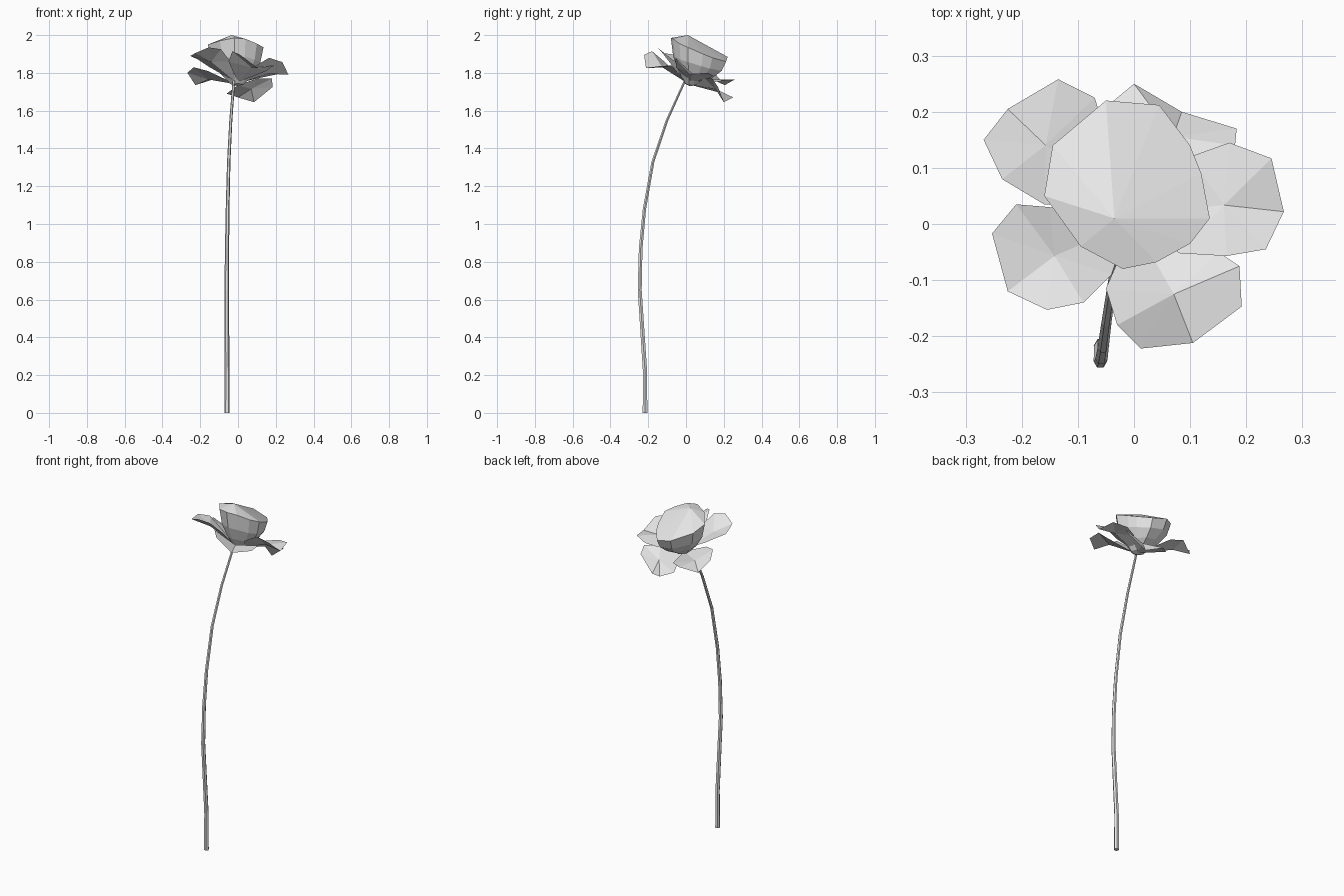
import bpy
import bmesh
from math import cos, sin, tau
from mathutils import Vector

cube = bpy.data.objects.get("Cube")
if cube:
    bpy.data.objects.remove(cube, do_unlink=True)

# One plain grey for the whole flower
grey = bpy.data.materials.new("plain_grey")
grey.use_nodes = True
colour = (0.8, 0.8, 0.8, 1)
grey.diffuse_color = colour
grey.node_tree.nodes["Principled BSDF"].inputs["Base Color"].default_value = colour


def finish(name, mesh_builder, closed=False):
    """Turn a bmesh into a named, coloured object."""
    if closed:
        bmesh.ops.recalc_face_normals(mesh_builder, faces=mesh_builder.faces)
    mesh = bpy.data.meshes.new(name)
    mesh_builder.to_mesh(mesh)
    mesh_builder.free()
    mesh.materials.append(grey)
    part = bpy.data.objects.new(name, mesh)
    bpy.context.scene.collection.objects.link(part)
    return part


def loft(name, rings, bottom, top):
    """Join rings of points into a skin, closed by a fan at each end."""
    builder = bmesh.new()
    loops = [[builder.verts.new(point) for point in ring] for ring in rings]
    count = len(loops[0])
    for lower, upper in zip(loops, loops[1:]):
        for i in range(count):
            j = (i + 1) % count
            builder.faces.new((lower[i], lower[j], upper[j], upper[i]))
    for loop, tip in ((loops[0], bottom), (loops[-1], top)):
        centre = builder.verts.new(tip)
        for i in range(count):
            builder.faces.new((loop[i], loop[(i + 1) % count], centre))
    return finish(name, builder, closed=True)


def petal(name, root, outline, sag=0.012):
    """Thin petal: a fan around a slightly sunken middle, running to its root."""
    builder = bmesh.new()
    points = [Vector(root)] + [Vector(point) for point in outline]
    middle = sum(points, Vector()) / len(points)
    middle.z -= sag
    centre = builder.verts.new(middle)
    edge = [builder.verts.new(point) for point in points]
    for i, vert in enumerate(edge):
        builder.faces.new((centre, vert, edge[(i + 1) % len(edge)]))
    for face in builder.faces:
        if face.normal.z < 0:
            face.normal_flip()
    return finish(name, builder)


# Stem: tapering six-sided tube along a gentle bend
stem_path = [(-.058, -.217, 0), (-.058, -.217, .22), (-.06, -.245, .65),
             (-.058, -.24, .87), (-.055, -.22, 1.08), (-.049, -.175, 1.33),
             (-.038, -.1, 1.55), (-.022, -.005, 1.76)]
stem_rings = []
for step, spot in enumerate(stem_path):
    radius = .014 - .001 * step
    stem_rings.append([Vector(spot) + radius * Vector((cos(tau * k / 6), sin(tau * k / 6), 0))
                       for k in range(6)])
loft("stem", stem_rings, stem_path[0], stem_path[-1])

# Bud: slanted rim, narrowed in rings to the base and domed on top
rim = [(-.16, .05, 1.95), (-.095, -.04, 1.97), (-.02, -.08, 1.985), (.04, -.068, 1.98),
       (.1, -.035, 1.955), (.135, .01, 1.935), (.12, .09, 1.9), (.1, .14, 1.88),
       (.045, .212, 1.86), (-.05, .22, 1.885), (-.145, .14, 1.925)]
bud_base = Vector((0, .02, 1.73))
bud_rings = []
for spread, height in ((.25, .05), (.62, .33), (.88, .62), (1, 1)):
    scale = Vector((spread, spread, height))
    bud_rings.append([bud_base + (Vector(point) - bud_base) * scale for point in rim])
loft("bud", bud_rings, bud_base, (-.035, .01, 2))

# Open petals around the bud
petal("front_right_petal", (-.01, .0, 1.75),
      [(-.15, .03, 1.83), (-.21, .035, 1.87), (-.253, -.017, 1.89), (-.225, -.12, 1.905),
       (-.155, -.153, 1.935), (-.09, -.14, 1.925), (-.04, -.09, 1.86)])
petal("front_left_petal", (0, .0, 1.75),
      [(-.05, -.115, 1.86), (-.03, -.18, 1.915), (.012, -.222, 1.895), (.105, -.212, 1.825),
       (.192, -.147, 1.835), (.188, -.075, 1.84), (.15, -.05, 1.81)])
petal("left_petal", (.02, .02, 1.75),
      [(.08, -.052, 1.83), (.165, -.057, 1.88), (.235, -.045, 1.857), (.267, .022, 1.79),
       (.245, .117, 1.8), (.17, .145, 1.785), (.1, .12, 1.77)])
petal("back_left_petal", (0, .03, 1.735),
      [(.1, .1, 1.77), (.18, .14, 1.77), (.183, .17, 1.725), (.085, .2, 1.645),
       (0, .25, 1.67), (-.06, .2, 1.69)], sag=0)
petal("back_right_petal", (-.01, .03, 1.74),
      [(-.07, .225, 1.76), (-.135, .258, 1.765), (-.225, .205, 1.735), (-.268, .15, 1.8),
       (-.235, .08, 1.83), (-.16, .035, 1.81)])
